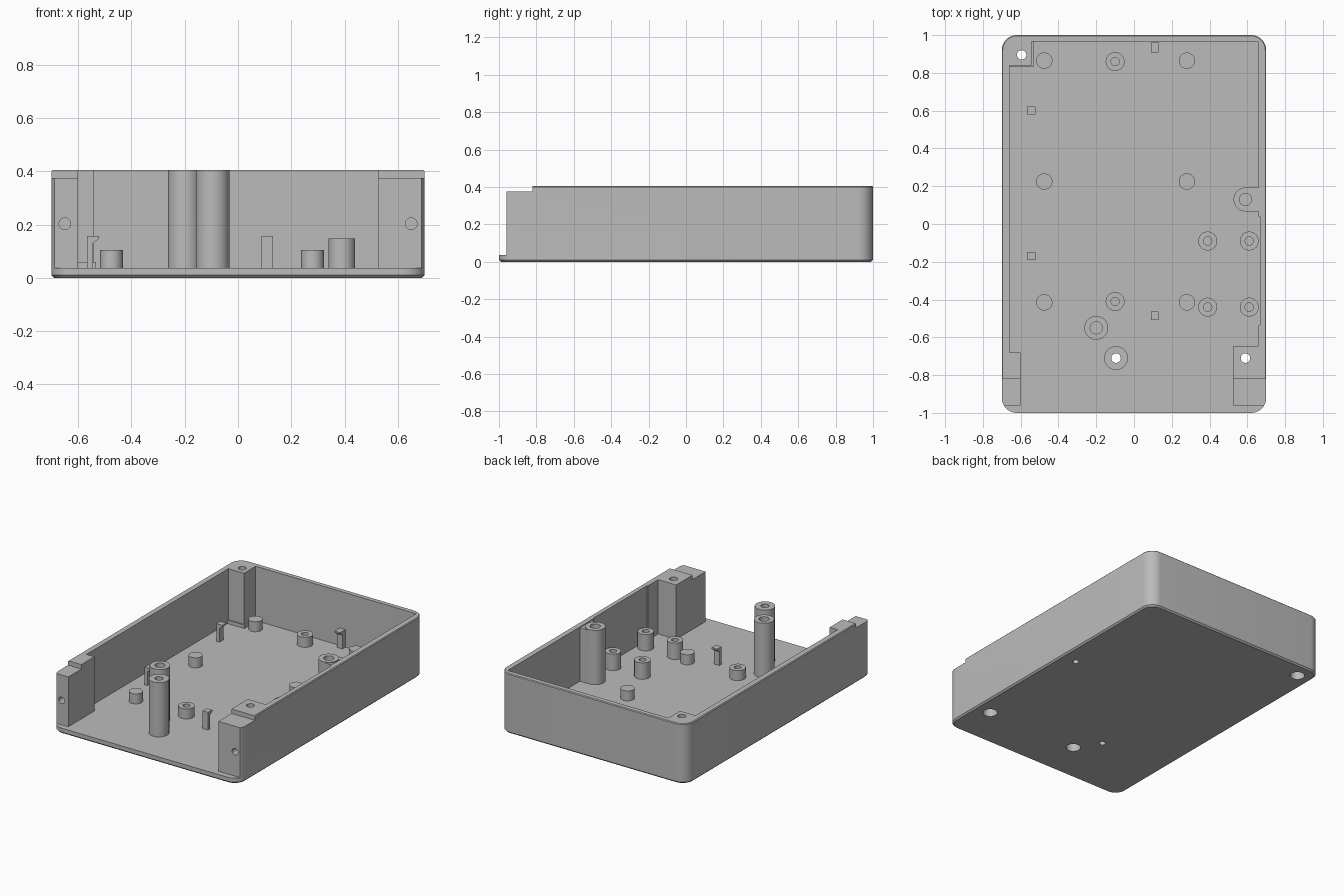
import bpy, bmesh, math
from mathutils import Matrix, Vector

cube = bpy.data.objects.get("Cube")
if cube:
    bpy.data.objects.remove(cube, do_unlink=True)

grey = bpy.data.materials.new("light_grey_plastic")
grey.use_nodes = True
COLOUR = (0.5, 0.5, 0.5, 1)
grey.diffuse_color = COLOUR
grey.node_tree.nodes["Principled BSDF"].inputs["Base Color"].default_value = COLOUR

FLOOR, TOP, STEP = 0.037, 0.405, 0.375
STUD, MOUNT, CLIP = 0.105, 0.148, 0.157


def make(name, bm):
    bmesh.ops.recalc_face_normals(bm, faces=bm.faces)
    mesh = bpy.data.meshes.new(name)
    bm.to_mesh(mesh)
    bm.free()
    mesh.materials.append(grey)
    obj = bpy.data.objects.new(name, mesh)
    bpy.context.scene.collection.objects.link(obj)
    return obj


def prism(name, outline, z0, z1, chamfers=(0, 0)):
    """Extrude a flat outline upward, chamfering the bottom and top rims."""
    bm = bmesh.new()
    face = bm.faces.new([bm.verts.new((x, y, z0)) for x, y in outline])
    top = bmesh.ops.extrude_face_region(bm, geom=[face])["geom"]
    bmesh.ops.translate(bm, vec=(0, 0, z1 - z0),
                        verts=[g for g in top if isinstance(g, bmesh.types.BMVert)])
    for z, size in zip((z0, z1), chamfers):
        if size:
            rim = [e for e in bm.edges if all(abs(v.co.z - z) < 1e-5 for v in e.verts)]
            bmesh.ops.bevel(bm, geom=rim, offset=size, segments=1, affect='EDGES')
    return make(name, bm)


def box(name, x0, x1, y0, y1, z0, z1):
    return prism(name, [(x0, y0), (x1, y0), (x1, y1), (x0, y1)], z0, z1)


def cylinder(name, x, y, r, z0, z1, sides=40):
    ring = [math.tau * i / sides for i in range(sides)]
    return prism(name, [(x + r * math.cos(a), y + r * math.sin(a)) for a in ring], z0, z1)


def combine(target, tool, operation='DIFFERENCE'):
    """Bake one boolean into the target and discard the tool."""
    mod = target.modifiers.new("bool", 'BOOLEAN')
    mod.object, mod.operation, mod.solver = tool, operation, 'EXACT'
    tool.hide_render = True
    bpy.context.view_layer.update()
    graph = bpy.context.evaluated_depsgraph_get()
    baked = bpy.data.meshes.new_from_object(target.evaluated_get(graph))
    target.modifiers.clear()
    target.data = baked
    bpy.data.objects.remove(tool, do_unlink=True)


def smooth(obj):
    bpy.ops.object.select_all(action='DESELECT')
    obj.select_set(True)
    bpy.context.view_layer.objects.active = obj
    bpy.ops.object.shade_smooth_by_angle(angle=math.radians(30))


# Outer case with rounded corners
R, ARC = 0.08, 10
outline = []
for k, (sx, sy) in enumerate([(1, 1), (-1, 1), (-1, -1), (1, -1)]):
    for i in range(ARC + 1):
        a = (k + i / ARC) * math.pi / 2
        outline.append((sx * (0.7 - R) + R * math.cos(a), sy * (1 - R) + R * math.sin(a)))
case = prism("case", outline, 0, TOP, (0.01, 0.005))

# Cavity, leaving front corner blocks, the rear screw post and a side relief
cavity = [(-0.60, -1.1), (-0.60, -0.68), (-0.66, -0.68), (-0.66, 0.84), (-0.543, 0.84),
          (-0.543, 0.965), (0.66, 0.965), (0.66, 0.04), (0.666, 0.04), (0.666, -0.535),
          (0.66, -0.535), (0.66, -0.645), (0.525, -0.645), (0.525, -1.1)]
combine(case, prism("cavity_cutter", cavity, FLOOR, 0.6))

# Open front edge and lowered step on the front blocks
combine(case, box("front_cutter", -1, 1, -1.2, -0.96, FLOOR, 0.6))
combine(case, box("step_cutter", -1, 1, -1.2, -0.82, STEP, 0.6))

# Tall screw columns
through_columns = [(-0.095, -0.71)]
blind_columns = [(-0.2, -0.55), (0.59, 0.13)]
for x, y in through_columns + blind_columns:
    combine(case, cylinder("column", x, y, 0.063, 0.02, TOP), 'UNION')
combine(case, box("column_web", 0.59, 0.68, 0.067, 0.193, 0.02, TOP - 0.006), 'UNION')

# Through holes with counterbores underneath
for x, y in through_columns + [(-0.595, 0.895), (0.59, -0.71)]:
    combine(case, cylinder("hole_cutter", x, y, 0.025, -0.1, 0.6))
    combine(case, cylinder("counterbore_cutter", x, y, 0.046, -0.1, 0.12))

# Blind holes from both ends
for x, y in blind_columns:
    combine(case, cylinder("bore_cutter", x, y, 0.032, 0.2, 0.6))
    combine(case, cylinder("pilot_cutter", x, y, 0.02, -0.1, 0.1))

# Horizontal screw holes in the front blocks
for x in (-0.65, 0.65):
    drill = cylinder("drill_cutter", 0, 0, 0.022, -0.1, 0.1)
    drill.data.transform(Matrix.Translation((x, -0.96, 0.203)) @ Matrix.Rotation(math.pi / 2, 4, 'X'))
    combine(case, drill)
smooth(case)

# Ledge at the foot of the rear screw post
prism("post_ledge", [(-0.67, 0.83), (-0.533, 0.83), (-0.533, 0.97), (-0.543, 0.97),
                     (-0.543, 0.84), (-0.67, 0.84)], 0.03, 0.06)

# Solid board supports
for x in (-0.475, 0.28):
    for y in (0.865, 0.225, -0.415):
        smooth(cylinder("support_stud", x, y, 0.043, 0.03, STUD))


# Hollow screw mounts
def mount(x, y, height):
    obj = cylinder("screw_mount", x, y, 0.05, 0.03, height)
    combine(obj, cylinder("mount_cutter", x, y, 0.022, 0.045, 0.3))
    smooth(obj)


for y in (0.86, -0.41):
    mount(-0.1, y, STUD)
for x in (0.39, 0.61):
    for y in (-0.09, -0.44):
        mount(x, y, MOUNT)


# Hooked board clips: side profile extruded across the width
def clip(x, y, turn, stem=0.022, reach=0.045):
    profile = [(0, 0.03), (stem, 0.03), (stem, 0.13), (reach, 0.147), (reach, CLIP), (0, CLIP)]
    bm = bmesh.new()
    face = bm.faces.new([bm.verts.new((u, -0.021, z)) for u, z in profile])
    side = bmesh.ops.extrude_face_region(bm, geom=[face])["geom"]
    bmesh.ops.translate(bm, vec=(0, 0.042, 0),
                        verts=[g for g in side if isinstance(g, bmesh.types.BMVert)])
    bm.transform(Matrix.Translation((x, y, 0)) @ Matrix.Rotation(math.radians(turn), 4, 'Z'))
    make("board_clip", bm)


clip(-0.567, 0.60, 0)
clip(-0.567, -0.17, 0)
clip(0.11, -0.507, 90)
clip(0.11, 0.962, -90, 0.03, 0.055)
